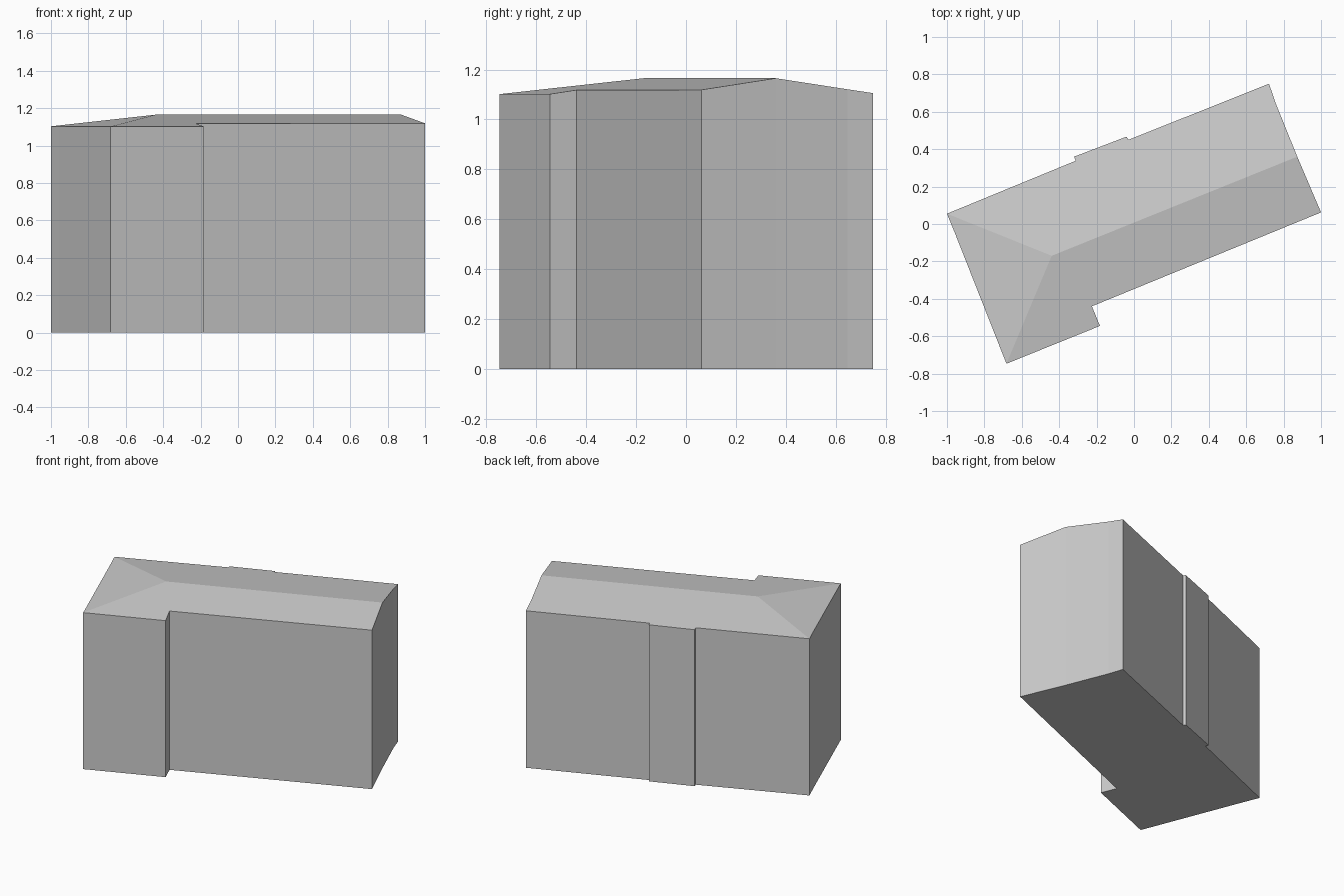
import bpy
import bmesh
from mathutils import Vector

cube = bpy.data.objects.get("Cube")
if cube:
    bpy.data.objects.remove(cube, do_unlink=True)

# Ridge of the shallow roof
ridge_hip = Vector((-0.44, -0.17))
ridge_gable = Vector((0.873, 0.36))
ridge_height, slope = 1.165, 0.143
along = (ridge_gable - ridge_hip).normalized()
across = Vector((-along.y, along.x))


def roof_height(p):
    """Height of the roof over a plan point: two pitches and one hip."""
    d = p - ridge_hip
    return ridge_height - slope * max(abs(d.dot(across)), -d.dot(along))


# Plan outline, counter-clockwise, split by the roof pitch it carries
front_eave = [(-0.682, -0.747), (-0.182, -0.545), (-0.225, -0.44), (1.0, 0.062)]
gable_top = [tuple(ridge_gable)]
back_eave = [(0.757, 0.647), (0.722, 0.75), (-0.03, 0.45), (-0.04, 0.467),
             (-0.32, 0.36), (-0.312, 0.338), (-1.0, 0.055)]
hip_eave = [(-0.957, -0.05)]
outline = [Vector(p) for p in front_eave + gable_top + back_eave + hip_eave]

bm = bmesh.new()
base = [bm.verts.new((p.x, p.y, 0)) for p in outline]
top = [bm.verts.new((p.x, p.y, roof_height(p))) for p in outline]
peak = bm.verts.new((ridge_hip.x, ridge_hip.y, ridge_height))

# Walls and floor
n = len(outline)
for i in range(n):
    j = (i + 1) % n
    bm.faces.new((base[i], base[j], top[j], top[i]))
bm.faces.new(base[::-1])

# Front pitch, back pitch and hip
g = len(front_eave)
b = g + len(back_eave)
bm.faces.new(top[:g + 1] + [peak])
bm.faces.new(top[g:b + 1] + [peak])
bm.faces.new(top[b:] + [top[0], peak])
bmesh.ops.recalc_face_normals(bm, faces=bm.faces[:])

mesh = bpy.data.meshes.new("building")
bm.to_mesh(mesh)
bm.free()
building = bpy.data.objects.new("building", mesh)
bpy.context.collection.objects.link(building)

# Plain grey finish
grey = bpy.data.materials.new("light grey")
grey.use_nodes = True
colour = (0.6, 0.6, 0.6, 1)
grey.diffuse_color = colour
shader = next(nd for nd in grey.node_tree.nodes if nd.type == "BSDF_PRINCIPLED")
shader.inputs["Base Color"].default_value = colour
mesh.materials.append(grey)
